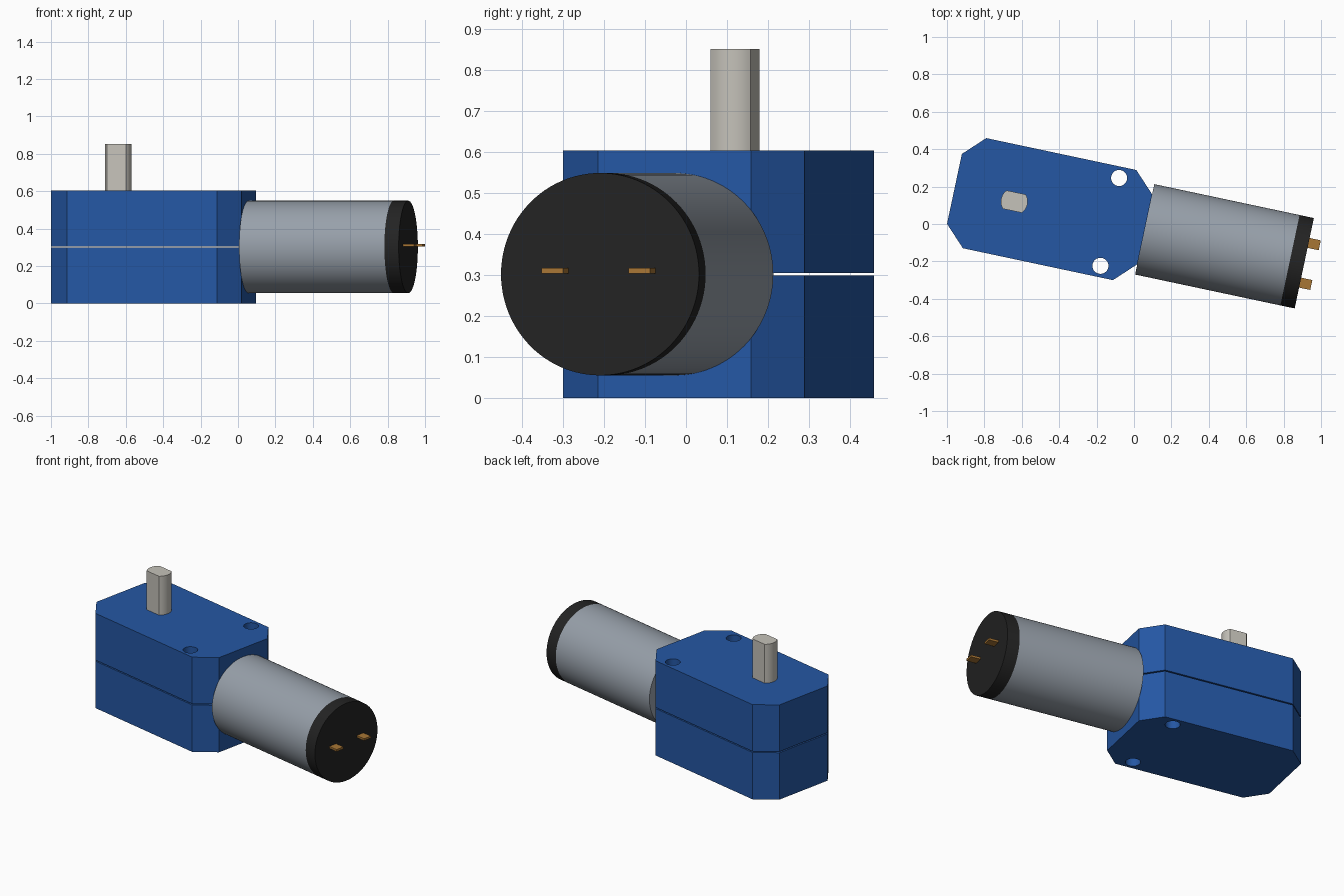
import bpy, bmesh, math
from mathutils import Matrix

cube = bpy.data.objects.get("Cube")
if cube:
    bpy.data.objects.remove(cube, do_unlink=True)

# The whole motor is turned about the vertical axis
TURN = Matrix.Rotation(math.radians(-12), 4, 'Z')
AXIS_V, AXIS_Z = -0.016, 0.3025


def material(name, rgb):
    m = bpy.data.materials.new(name)
    m.use_nodes = True
    m.diffuse_color = (*rgb, 1)
    m.node_tree.nodes["Principled BSDF"].inputs["Base Color"].default_value = (*rgb, 1)
    return m


blue = material("blue plastic", (0.018, 0.095, 0.37))
grey = material("grey steel", (0.31, 0.35, 0.40))
black = material("black plastic", (0.017, 0.017, 0.017))
silver = material("pale steel", (0.56, 0.54, 0.49))
brass = material("brass", (0.39, 0.18, 0.035))


def add_prism(name, points, low, high, mat, place=Matrix.Identity(4), smooth=False):
    """Extrude a flat outline from low to high along its own z axis."""
    bm = bmesh.new()
    face = bm.faces.new([bm.verts.new((x, y, low)) for x, y in points])
    top = bmesh.ops.extrude_face_region(bm, geom=[face])["geom"]
    verts = [v for v in top if isinstance(v, bmesh.types.BMVert)]
    bmesh.ops.translate(bm, vec=(0, 0, high - low), verts=verts)
    bmesh.ops.recalc_face_normals(bm, faces=bm.faces)
    mesh = bpy.data.meshes.new(name)
    bm.to_mesh(mesh)
    bm.free()
    mesh.materials.append(mat)
    obj = bpy.data.objects.new(name, mesh)
    obj.matrix_world = TURN @ place
    bpy.context.collection.objects.link(obj)
    if smooth:
        bpy.ops.object.select_all(action='DESELECT')
        obj.select_set(True)
        bpy.context.view_layer.objects.active = obj
        bpy.ops.object.shade_smooth_by_angle(angle=math.radians(30))
    return obj


def arc(radius, start, end, count):
    step = (end - start) / (count - 1)
    return [(radius * math.cos(start + i * step), radius * math.sin(start + i * step))
            for i in range(count)]


def circle(radius, count):
    return arc(radius, 0, math.tau * (count - 1) / count, count)


# Gearbox halves: chamfered rectangle with a thin gap between
HALF_L, HALF_W, CUT = 0.52, 0.301, 0.11
outline = []
for sx, sy in ((1, 1), (-1, 1), (-1, -1), (1, -1)):
    corner = [(sx * HALF_L, sy * (HALF_W - CUT)), (sx * (HALF_L - CUT), sy * HALF_W)]
    outline += corner if sx == sy else corner[::-1]
box_place = Matrix.Translation((-0.458, AXIS_V, 0))
halves = [add_prism("gearbox_lower_half", outline, 0, 0.299, blue, box_place),
          add_prism("gearbox_upper_half", outline, 0.306, 0.604, blue, box_place)]

# Screw holes through both halves
for side, label in ((1, "back"), (-1, "front")):
    cutter = add_prism("screw_hole_cutter_" + label, circle(0.043, 40), -0.1, 0.7, blue,
                       Matrix.Translation((-0.129, AXIS_V + side * 0.24, 0)), True)
    cutter.hide_render = True
    cutter.hide_set(True)
    for half in halves:
        mod = half.modifiers.new("screw hole " + label, 'BOOLEAN')
        mod.operation = 'DIFFERENCE'
        mod.solver = 'EXACT'
        mod.object = cutter

# Apply the holes and drop the cutters
for half in halves:
    bpy.ops.object.select_all(action='DESELECT')
    half.select_set(True)
    bpy.context.view_layer.objects.active = half
    for mod in list(half.modifiers):
        bpy.ops.object.modifier_apply(modifier=mod.name)
for obj in [o for o in bpy.data.objects if o.name.startswith("screw_hole_cutter")]:
    bpy.data.objects.remove(obj, do_unlink=True)

# Output shaft with two flats
flat = math.asin(0.05 / 0.072)
shaft_points = arc(0.072, -flat, flat, 12) + arc(0.072, math.pi - flat, math.pi + flat, 12)
add_prism("output_shaft", shaft_points, 0.604, 0.852, silver,
          Matrix.Translation((-0.651, AXIS_V, 0)), True)

# Motor can and end cap lie along the length
lying = Matrix.Translation((0, AXIS_V, AXIS_Z)) @ Matrix.Rotation(math.pi / 2, 4, 'Y')
add_prism("motor_can", circle(0.247, 96), 0.062, 0.856, grey, lying, True)
add_prism("motor_end_cap", circle(0.247, 96), 0.856, 0.934, black, lying, True)

# Terminals
for v, label in ((0.095, "back"), (-0.122, "front")):
    tab = [(0.93, v - 0.027), (0.995, v - 0.027), (0.995, v + 0.027), (0.93, v + 0.027)]
    add_prism("terminal_" + label, tab, 0.304, 0.317, brass)
